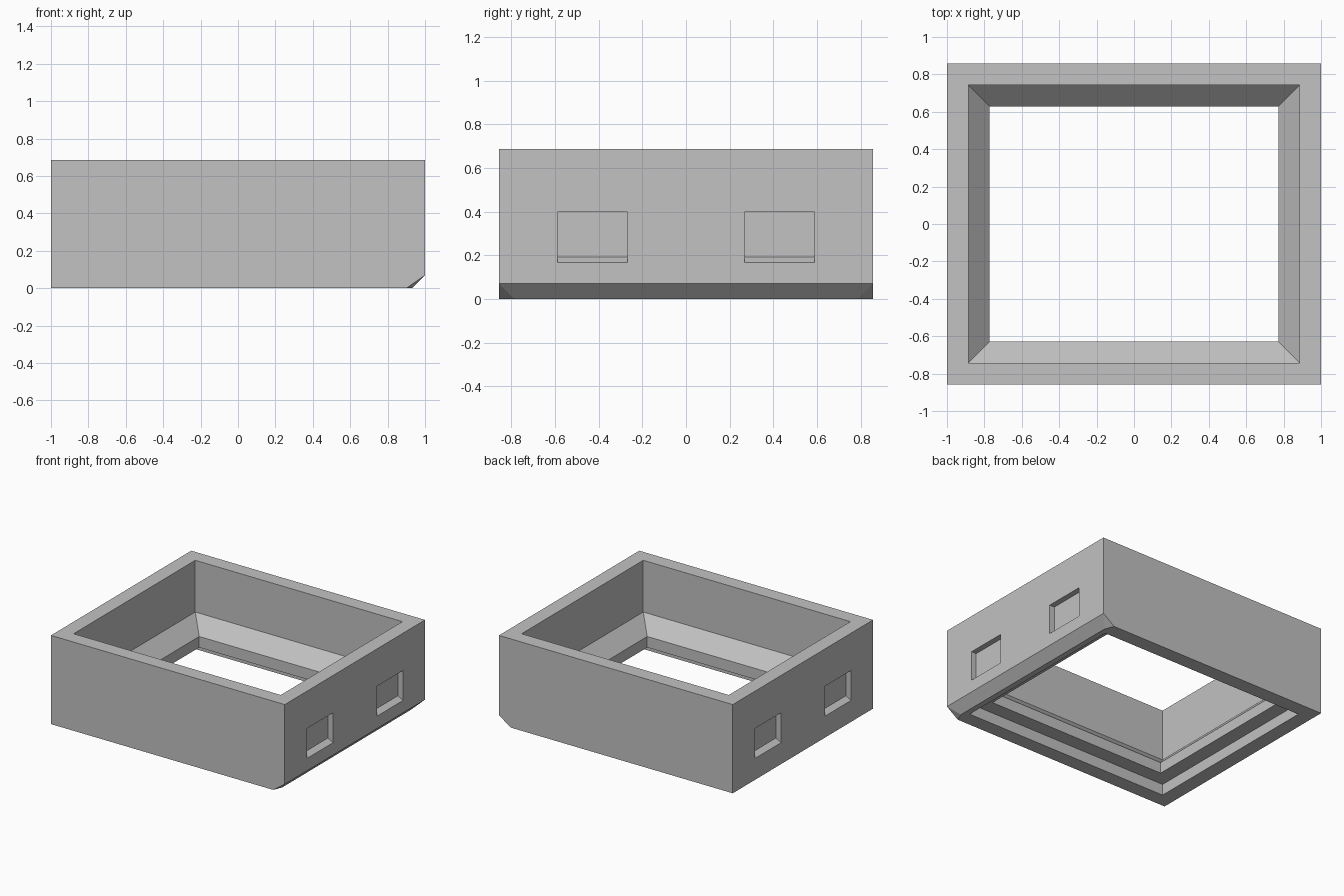
import bpy
import bmesh

default = bpy.data.objects.get("Cube")
if default:
    bpy.data.objects.remove(default, do_unlink=True)

grey = bpy.data.materials.new("plain grey")
grey.use_nodes = True
grey.diffuse_color = (0.54, 0.54, 0.54, 1)
grey.node_tree.nodes["Principled BSDF"].inputs["Base Color"].default_value = grey.diffuse_color

HALF_X, HALF_Y, HEIGHT = 1.0, 0.857, 0.686
WALL = 0.114


def make_object(name, bm):
    bmesh.ops.recalc_face_normals(bm, faces=bm.faces[:])
    mesh = bpy.data.meshes.new(name)
    bm.to_mesh(mesh)
    bm.free()
    mesh.materials.append(grey)
    obj = bpy.data.objects.new(name, mesh)
    bpy.context.collection.objects.link(obj)
    return obj


def bridge(bm, a, b):
    for i in range(len(a)):
        j = (i + 1) % len(a)
        bm.faces.new((a[i], a[j], b[j], b[i]))


# Frame: wall section as (inset, height), swept round the rectangle
section = [(0, 0), (0, HEIGHT), (WALL, HEIGHT), (WALL, 0.286),
           (2 * WALL, 0.171), (2 * WALL, 0.086), (WALL, 0.086), (WALL, 0)]
bm = bmesh.new()
rings = []
for inset, z in section:
    x, y = HALF_X - inset, HALF_Y - inset
    rings.append([bm.verts.new((sx * x, sy * y, z))
                  for sx, sy in ((-1, -1), (1, -1), (1, 1), (-1, 1))])
for k, ring in enumerate(rings):
    bridge(bm, ring, rings[(k + 1) % len(rings)])

# Chamfer along one lower outer edge
edge = bm.edges.get((rings[0][1], rings[0][2]))
bmesh.ops.bevel(bm, geom=[edge], offset=0.07, segments=1, affect='EDGES')
frame = make_object("frame", bm)

# Latch pockets with a sloping sill, two on each end wall
pocket = [(0.957, 0.191), (1.0, 0.166), (1.05, 0.166), (1.05, 0.397), (0.957, 0.397)]
bm = bmesh.new()
for side in (-1, 1):
    for centre in (-0.428, 0.428):
        ends = [[bm.verts.new((side * x, centre + dy, z)) for x, z in pocket]
                for dy in (-0.16, 0.16)]
        bridge(bm, *ends)
        for end in ends:
            bm.faces.new(end)
cutter = make_object("pocket_cutter", bm)
cutter.hide_render = True

cut = frame.modifiers.new("pockets", 'BOOLEAN')
cut.operation = 'DIFFERENCE'
cut.solver = 'EXACT'
cut.object = cutter
bpy.context.view_layer.objects.active = frame
bpy.ops.object.modifier_apply(modifier=cut.name)
bpy.data.objects.remove(cutter, do_unlink=True)
